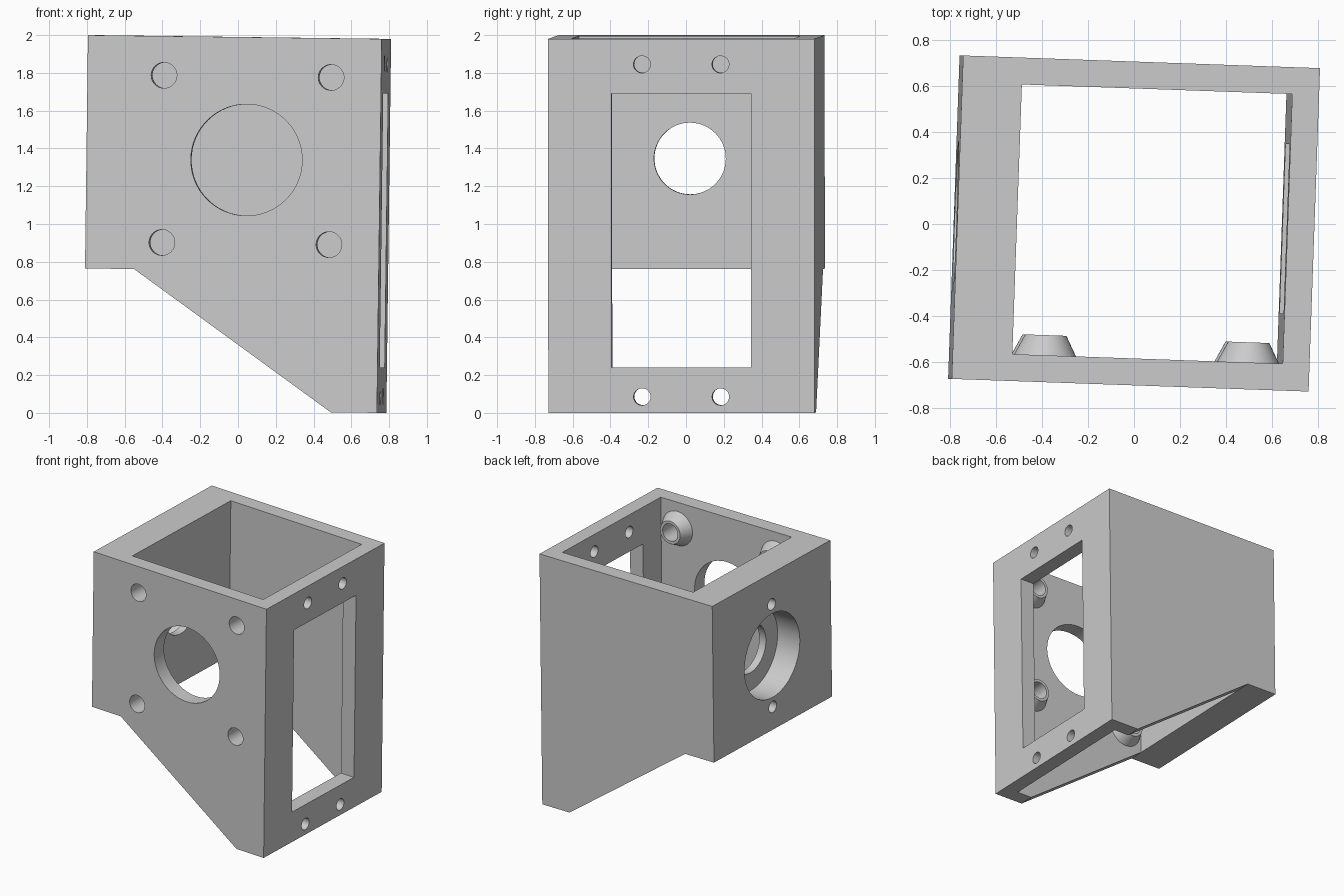
import bpy, bmesh, math
from mathutils import Matrix, Vector

cube = bpy.data.objects.get("Cube")
if cube:
    bpy.data.objects.remove(cube, do_unlink=True)

W, D, H = 1.556, 1.41, 1.98           # outer size
X, Y = W / 2, D / 2
WALL, THICK = 0.117, 0.26             # thin walls, thick left-hand wall
CX, CZ = 0.07, 1.33                   # centre of the bore pattern

grey = bpy.data.materials.new("plain grey")
grey.use_nodes = True
colour = (0.6, 0.6, 0.6, 1)
grey.diffuse_color = colour
grey.node_tree.nodes["Principled BSDF"].inputs["Base Color"].default_value = colour


def make(name, bm):
    bmesh.ops.recalc_face_normals(bm, faces=bm.faces)
    mesh = bpy.data.meshes.new(name)
    bm.to_mesh(mesh)
    bm.free()
    mesh.materials.append(grey)
    obj = bpy.data.objects.new(name, mesh)
    bpy.context.collection.objects.link(obj)
    return obj


def box(name, lo, hi):
    lo, hi = Vector(lo), Vector(hi)
    bm = bmesh.new()
    bmesh.ops.create_cube(bm, size=1, matrix=Matrix.Translation((lo + hi) / 2)
                          @ Matrix.Diagonal((*(hi - lo), 1)))
    return make(name, bm)


def rod(name, start, end, r1, r2=None, sides=64):
    """Cylinder or cone running from start to end."""
    start, end = Vector(start), Vector(end)
    axis = end - start
    turn = axis.to_track_quat('Z', 'Y').to_matrix().to_4x4()
    bm = bmesh.new()
    bmesh.ops.create_cone(bm, cap_ends=True, segments=sides, radius1=r1,
                          radius2=r1 if r2 is None else r2, depth=axis.length,
                          matrix=Matrix.Translation((start + end) / 2) @ turn)
    return make(name, bm)


def combine(body, tool, operation='DIFFERENCE'):
    tool.hide_render = True
    mod = body.modifiers.new(tool.name, 'BOOLEAN')
    mod.operation, mod.solver, mod.object = operation, 'EXACT', tool
    bpy.context.view_layer.objects.active = body
    bpy.ops.object.modifier_apply(modifier=mod.name)
    bpy.data.objects.remove(tool, do_unlink=True)


# Housing: side profile with a sloping underside, extruded front to back
profile = [(-X, H), (-X, 0.745), (-X + THICK, 0.745), (X - 0.245, 0), (X, 0), (X, H)]
bm = bmesh.new()
face = bm.faces.new([bm.verts.new((x, -Y, z)) for x, z in profile])
side = bmesh.ops.extrude_face_region(bm, geom=[face])["geom"]
bmesh.ops.translate(bm, vec=(0, D, 0),
                    verts=[v for v in side if isinstance(v, bmesh.types.BMVert)])
housing = make("bracket_housing", bm)

# Open shaft from top to bottom
combine(housing, box("shaft", (-X + THICK, -Y + WALL, -1), (X - WALL, Y - WALL, 3)))

# Front bore, four conical bosses and their screw holes
combine(housing, rod("front_bore", (CX, -1, CZ), (CX, -0.4, CZ), 0.295))
corners = [(CX + sx * 0.4425, CZ + sz * 0.4425) for sx in (-1, 1) for sz in (-1, 1)]
for x, z in corners:
    combine(housing, rod("boss", (x, -Y + 0.077, z), (x, -Y + 0.205, z), 0.155, 0.09), 'UNION')
for x, z in corners:
    combine(housing, rod("boss_hole", (x, -1, z), (x, -0.4, z), 0.068, sides=40))

# Right-hand window with a pair of screw holes above and below
combine(housing, box("window", (0.5, -0.37, 0.24), (1, 0.37, 1.69)))
for y in (-0.208, 0.208):
    for z in (0.085, 1.845):
        combine(housing, rod("window_hole", (0.5, y, z), (1, y, z), 0.045, sides=32))

# Left-hand stepped bore and two blind screw holes
combine(housing, rod("counterbore", (-1, 0, CZ), (-X + 0.2, 0, CZ), 0.33))
combine(housing, rod("through_bore", (-1, 0, CZ), (-0.4, 0, CZ), 0.19))
for s in (-1, 1):
    z = CZ + s * 0.405
    combine(housing, rod("blind_hole", (-1, 0, z), (-X + 0.2, 0, z), 0.045, sides=32))

# Smooth bores with sharp edges, then the slight lean of the whole part
housing.select_set(True)
bpy.context.view_layer.objects.active = housing
bpy.ops.object.shade_smooth_by_angle(angle=math.radians(30))
housing.matrix_world = (Matrix.Translation((-0.017, 0.003, 0.01))
                        @ Matrix.Rotation(math.radians(-2.03), 4, 'Z')
                        @ Matrix.Rotation(math.radians(0.73), 4, 'Y'))
